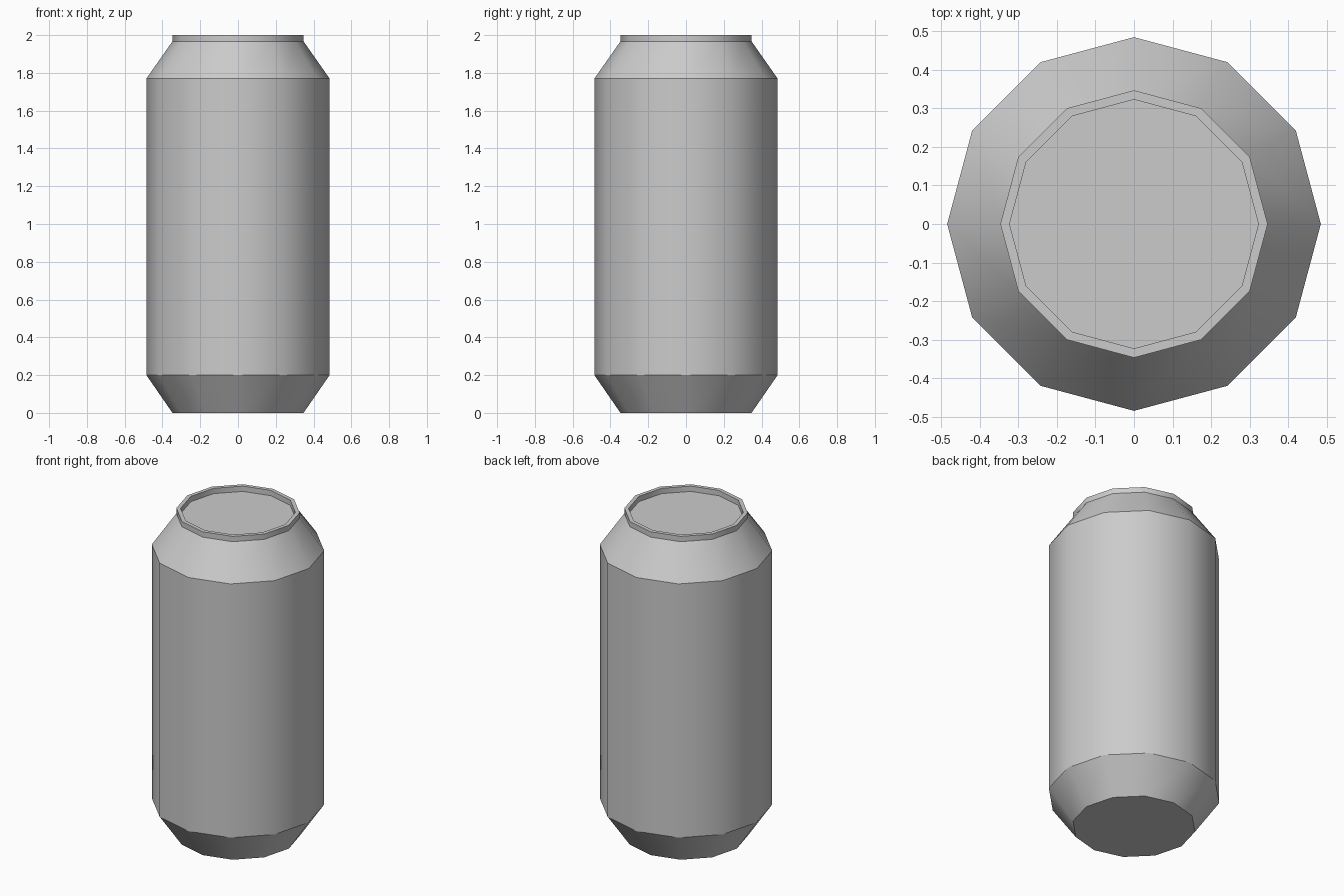
import bpy, bmesh
from math import cos, sin, pi, radians

if "Cube" in bpy.data.objects:
    bpy.data.objects.remove(bpy.data.objects["Cube"])

SIDES = 12
# (radius, height) from the base, up the body, over the rim, down to the recessed lid
PROFILE = [(0.347, 0.0), (0.485, 0.2), (0.485, 1.77), (0.347, 1.967),
           (0.347, 2.0), (0.323, 2.0), (0.323, 1.967)]

bm = bmesh.new()
rings = [[bm.verts.new((r * cos(2 * pi * i / SIDES), r * sin(2 * pi * i / SIDES), z))
          for i in range(SIDES)] for r, z in PROFILE]

# Walls between neighbouring rings
for low, high in zip(rings, rings[1:]):
    for i in range(SIDES):
        j = (i + 1) % SIDES
        bm.faces.new((low[i], low[j], high[j], high[i]))

# Flat base and recessed lid
bm.faces.new(rings[0][::-1])
bm.faces.new(rings[-1])

mesh = bpy.data.meshes.new("drink_can")
bm.to_mesh(mesh)
bm.free()
can = bpy.data.objects.new("drink_can", mesh)
bpy.context.collection.objects.link(can)

# Smooth around the body, keep the horizontal creases sharp
bpy.context.view_layer.objects.active = can
can.select_set(True)
bpy.ops.object.shade_smooth_by_angle(angle=radians(32))
